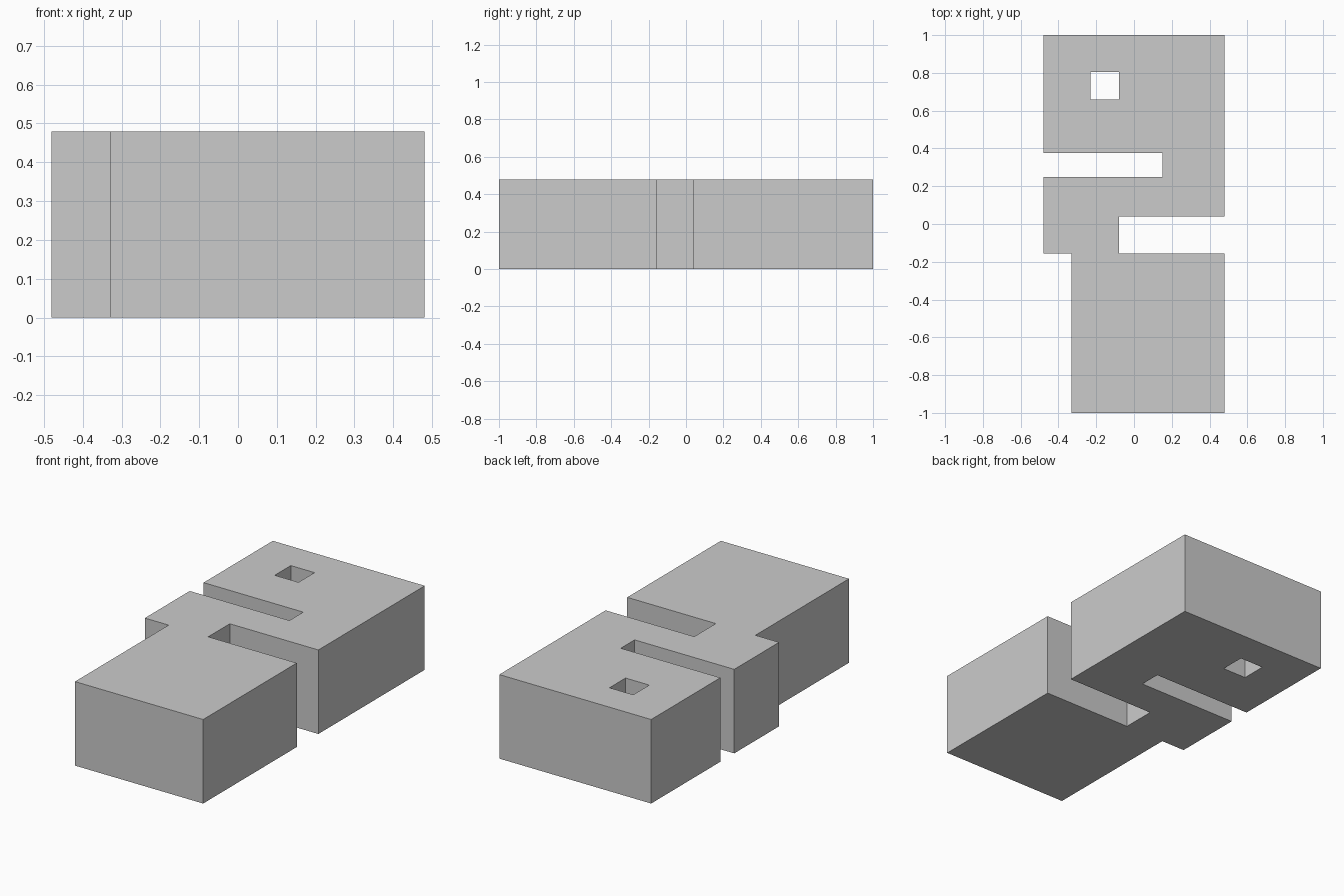
import bpy
import bmesh

if "Cube" in bpy.data.objects:
    bpy.data.objects.remove(bpy.data.objects["Cube"])

HEIGHT = 0.48

# Plan outline with a slot from the left, a slot from the right and a stepped corner
outline = [
    (-0.33, -1.0), (0.48, -1.0), (0.48, -0.155), (-0.08, -0.155),
    (-0.08, 0.04), (0.48, 0.04), (0.48, 1.0), (-0.48, 1.0),
    (-0.48, 0.375), (0.15, 0.375), (0.15, 0.25), (-0.48, 0.25),
    (-0.48, -0.155), (-0.33, -0.155),
]
# Rectangular through hole
hole = [(-0.23, 0.66), (-0.23, 0.805), (-0.08, 0.805), (-0.08, 0.66)]


def extruded_profile(name, loops, height):
    curve = bpy.data.curves.new(name, 'CURVE')
    curve.dimensions = '2D'
    curve.fill_mode = 'BOTH'
    curve.extrude = height / 2
    for loop in loops:
        spline = curve.splines.new('POLY')
        spline.points.add(len(loop) - 1)
        for point, (x, y) in zip(spline.points, loop):
            point.co = (x, y, 0, 1)
        spline.use_cyclic_u = True
    obj = bpy.data.objects.new(name, curve)
    bpy.context.collection.objects.link(obj)
    bpy.context.view_layer.objects.active = obj
    obj.select_set(True)
    bpy.ops.object.convert(target='MESH')
    obj = bpy.context.object

    # Weld the caps to the walls and stand the block on the ground
    bm = bmesh.new()
    bm.from_mesh(obj.data)
    bmesh.ops.remove_doubles(bm, verts=bm.verts, dist=1e-4)
    bmesh.ops.recalc_face_normals(bm, faces=bm.faces)
    bmesh.ops.translate(bm, verts=bm.verts, vec=(0, 0, height / 2))
    for face in bm.faces:
        face.smooth = False
    bm.to_mesh(obj.data)
    bm.free()
    return obj


# Slotted block
extruded_profile("slotted_block", [outline, hole], HEIGHT)
